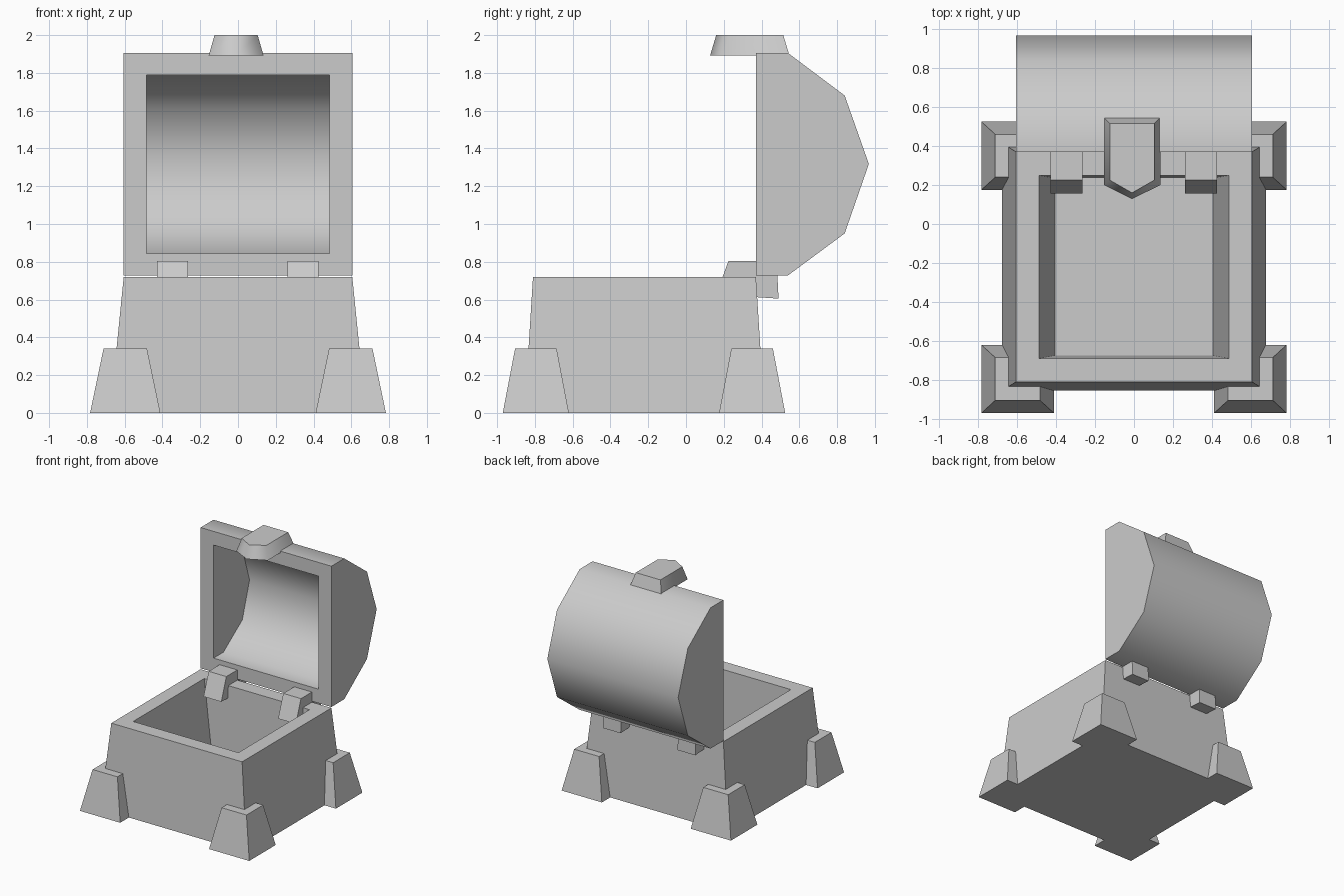
import bpy
import bmesh
import math

cube = bpy.data.objects.get("Cube")
if cube:
    bpy.data.objects.remove(cube, do_unlink=True)

GREY = (0.6, 0.6, 0.6, 1.0)
grey = bpy.data.materials.new("plain grey")
grey.use_nodes = True
grey.diffuse_color = GREY
grey.node_tree.nodes["Principled BSDF"].inputs["Base Color"].default_value = GREY


def rect(x0, x1, y0, y1, z):
    return [(x0, y0, z), (x1, y0, z), (x1, y1, z), (x0, y1, z)]


def side_profile(points, x):
    """Place a (y, z) outline at the given x."""
    return [(x, y, z) for y, z in points]


def loft(bm, start, end):
    """Closed solid between two matching outlines; returns its faces, caps first."""
    a = [bm.verts.new(p) for p in start]
    b = [bm.verts.new(p) for p in end]
    faces = [bm.faces.new(a), bm.faces.new(b)]
    for i in range(len(a)):
        j = (i + 1) % len(a)
        faces.append(bm.faces.new((a[i], a[j], b[j], b[i])))
    return faces


def join_openings(bm, outer_mouth, inner_mouth):
    """Open an outer and an inner shell and connect their rims corner by corner."""
    a, b = list(outer_mouth.verts), list(inner_mouth.verts)
    bm.faces.remove(outer_mouth)
    bm.faces.remove(inner_mouth)
    for i in range(len(a)):
        j = (i + 1) % len(a)
        bm.faces.new((a[i], a[j], b[j], b[i]))


def finish(bm, name, smooth_angle=None):
    bmesh.ops.recalc_face_normals(bm, faces=bm.faces[:])
    mesh = bpy.data.meshes.new(name)
    bm.to_mesh(mesh)
    bm.free()
    mesh.materials.append(grey)
    if smooth_angle:
        mesh.shade_smooth()
        mesh.set_sharp_from_angle(angle=math.radians(smooth_angle))
    obj = bpy.data.objects.new(name, mesh)
    bpy.context.collection.objects.link(obj)
    return obj


# Tapered open box
bm = bmesh.new()
outer = loft(bm, rect(-0.677, 0.677, -0.855, 0.415, 0), rect(-0.605, 0.605, -0.81, 0.37, 0.72))
inner = loft(bm, rect(-0.405, 0.405, -0.675, 0.235, 0.1), rect(-0.487, 0.487, -0.69, 0.25, 0.72))
join_openings(bm, outer[1], inner[1])
finish(bm, "chest_body")

# Corner feet
for side, sx in (("right", -1), ("left", 1)):
    for end, cy in (("front", -0.795), ("back", 0.35)):
        cx = 0.597 * sx
        bm = bmesh.new()
        loft(bm, rect(cx - 0.186, cx + 0.186, cy - 0.175, cy + 0.175, 0),
             rect(cx - 0.115, cx + 0.115, cy - 0.11, cy + 0.11, 0.34))
        finish(bm, f"{end}_{side}_foot")

# Hollow domed lid, standing open
OUTER = [(0.37, 0.728), (0.54, 0.728), (0.84, 0.95), (0.968, 1.318),
         (0.84, 1.68), (0.54, 1.905), (0.37, 1.905)]
INNER = [(0.37, 0.845), (0.5, 0.845), (0.75, 1.02), (0.845, 1.318),
         (0.75, 1.61), (0.5, 1.79), (0.37, 1.79)]
bm = bmesh.new()
outer, inner = [loft(bm, side_profile(p, -x), side_profile(p, x))
                for p, x in ((OUTER, 0.605), (INNER, 0.485))]
join_openings(bm, outer[-1], inner[-1])
finish(bm, "lid", 45)

# Hinges gripping the back wall
HINGE = [(0.157, 0.62), (0.225, 0.805), (0.48, 0.805), (0.49, 0.605), (0.37, 0.613)]
for side, cx in (("right", -0.347), ("left", 0.343)):
    bm = bmesh.new()
    loft(bm, side_profile(HINGE, cx - 0.082), side_profile(HINGE, cx + 0.082))
    finish(bm, f"{side}_hinge")


# Pointed latch on the lid edge
def latch_outline(half, back, shoulder, tip, z):
    c = -0.01
    return [(c - half, back, z), (c - half, shoulder, z), (c, tip, z),
            (c + half, shoulder, z), (c + half, back, z)]


bm = bmesh.new()
loft(bm, latch_outline(0.145, 0.547, 0.2, 0.128, 1.893),
     latch_outline(0.114, 0.515, 0.225, 0.16, 2.0))
finish(bm, "latch", 68)
